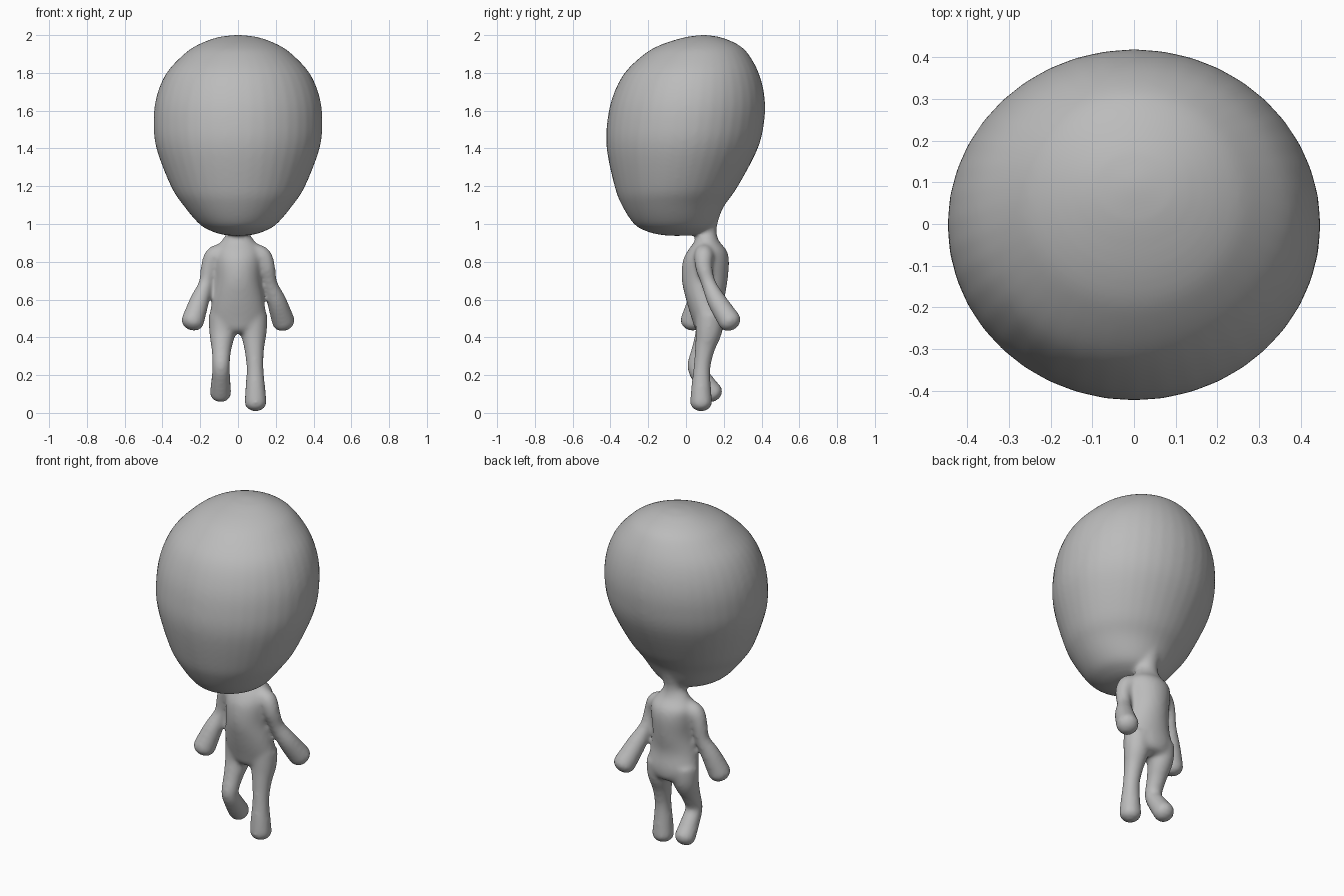
import bpy, bmesh
from math import sin, cos, pi
from mathutils import Vector

cube = bpy.data.objects.get("Cube")
if cube:
    bpy.data.objects.remove(cube, do_unlink=True)

SIDES = 40
STEPS = 5
bm = bmesh.new()


def spline(points):
    """Catmull-Rom refinement of a list of equal-length tuples."""
    pts = [Vector(p) for p in points]
    pts = [pts[0]] + pts + [pts[-1]]
    out = []
    for a, b, c, d in zip(pts, pts[1:], pts[2:], pts[3:]):
        for i in range(STEPS):
            t = i / STEPS
            out.append(0.5 * (2 * b + (c - a) * t + (2 * a - 5 * b + 4 * c - d) * t * t
                              + (3 * b - a - 3 * c + d) * t ** 3))
    return out + [pts[-1]]


def loft(rings):
    """Skin rings given as (centre, axis vector, axis vector), capped at both ends."""
    loops = []
    for centre, u, v in rings:
        loops.append([bm.verts.new(centre + u * cos(2 * pi * k / SIDES) + v * sin(2 * pi * k / SIDES))
                      for k in range(SIDES)])
    for lo, hi in zip(loops, loops[1:]):
        for k in range(SIDES):
            n = (k + 1) % SIDES
            bm.faces.new((lo[k], lo[n], hi[n], hi[k]))
    bm.faces.new(loops[0][::-1])
    bm.faces.new(loops[-1])


def trunk(stations):
    """Level sections: height, half width, front y, back y."""
    rings = []
    for z, half, front, back in spline(stations):
        rings.append((Vector((0, (front + back) / 2, z)),
                      Vector((max(half, 0.002), 0, 0)),
                      Vector((0, max((back - front) / 2, 0.002), 0))))
    loft(rings)


def limb(stations):
    """Round sections square to the path: x, y, z, radius; the far end is domed."""
    pts = [(Vector(p[:3]), p[3]) for p in spline([Vector(s) for s in stations])]
    tip, radius = pts[-1]
    way = (tip - pts[-2][0]).normalized()
    for k in range(1, 7):
        a = k * pi / 12.2
        pts.append((tip + way * radius * 0.8 * sin(a), radius * cos(a)))
    rings = []
    for i, (p, r) in enumerate(pts):
        before, after = pts[max(i - 1, 0)][0], pts[min(i + 1, len(pts) - 1)][0]
        along = (after - before).normalized()
        v = along.cross(Vector((1, 0, 0))).normalized()
        u = v.cross(along)
        rings.append((p, u * r, v * r))
    loft(rings)


# Head: large egg, chin forward, crown to the back
trunk([(0.937, 0.0, -0.06, -0.04), (0.942, 0.07, -0.13, 0.04), (0.96, 0.135, -0.205, 0.10),
       (1.0, 0.205, -0.275, 0.15), (1.1, 0.29, -0.34, 0.205), (1.2, 0.355, -0.378, 0.275),
       (1.4, 0.432, -0.42, 0.38), (1.55, 0.447, -0.416, 0.415), (1.68, 0.43, -0.386, 0.415),
       (1.8, 0.378, -0.325, 0.385), (1.9, 0.285, -0.22, 0.33), (1.95, 0.21, -0.13, 0.275),
       (1.985, 0.12, -0.02, 0.195), (1.997, 0.05, 0.05, 0.135), (2.001, 0.0, 0.09, 0.1)])

# Torso and neck
trunk([(0.42, 0.06, 0.08, 0.15), (0.44, 0.115, 0.05, 0.2), (0.5, 0.148, 0.03, 0.215),
       (0.6, 0.137, 0.0, 0.205), (0.7, 0.122, -0.022, 0.22), (0.8, 0.128, -0.018, 0.228),
       (0.86, 0.125, 0.01, 0.215), (0.91, 0.088, 0.045, 0.175), (0.96, 0.058, 0.052, 0.162),
       (1.02, 0.07, 0.03, 0.172), (1.1, 0.1, 0.0, 0.2)])

# Arms: one swings back, the other forward
for side, swing in ((1, (0.12, 0.165, 0.232)), (-1, (0.09, 0.06, 0.03))):
    elbow, wrist, hand = swing
    limb([(side * 0.07, 0.1, 0.85, 0.05), (side * 0.125, 0.095, 0.83, 0.052),
          (side * 0.152, 0.095, 0.77, 0.045), (side * 0.17, elbow, 0.685, 0.039),
          (side * 0.205, wrist, 0.59, 0.052), (side * 0.24, hand, 0.485, 0.061)])

# Straight leg
limb([(0.08, 0.125, 0.52, 0.075), (0.083, 0.12, 0.43, 0.07), (0.086, 0.1, 0.34, 0.053),
      (0.09, 0.085, 0.24, 0.045), (0.092, 0.08, 0.13, 0.053), (0.093, 0.08, 0.055, 0.059)])

# Bent leg, foot trailing behind
limb([(-0.08, 0.125, 0.52, 0.075), (-0.083, 0.12, 0.43, 0.07), (-0.088, 0.08, 0.33, 0.052),
      (-0.09, 0.053, 0.245, 0.046), (-0.091, 0.09, 0.175, 0.051), (-0.092, 0.14, 0.105, 0.057)])

# One continuous skin
bmesh.ops.recalc_face_normals(bm, faces=bm.faces)
mesh = bpy.data.meshes.new("figure_skin")
bm.to_mesh(mesh)
bm.free()
figure = bpy.data.objects.new("figure_skin", mesh)
bpy.context.collection.objects.link(figure)

grey = bpy.data.materials.new("plain_grey")
grey.use_nodes = True
grey.diffuse_color = (0.5, 0.5, 0.5, 1)
grey.node_tree.nodes["Principled BSDF"].inputs["Base Color"].default_value = (0.5, 0.5, 0.5, 1)
mesh.materials.append(grey)

blend = figure.modifiers.new("blend", "REMESH")
blend.mode = "VOXEL"
blend.voxel_size = 0.011
blend.use_smooth_shade = True
soften = figure.modifiers.new("soften", "SMOOTH")
soften.factor = 0.5
soften.iterations = 12
